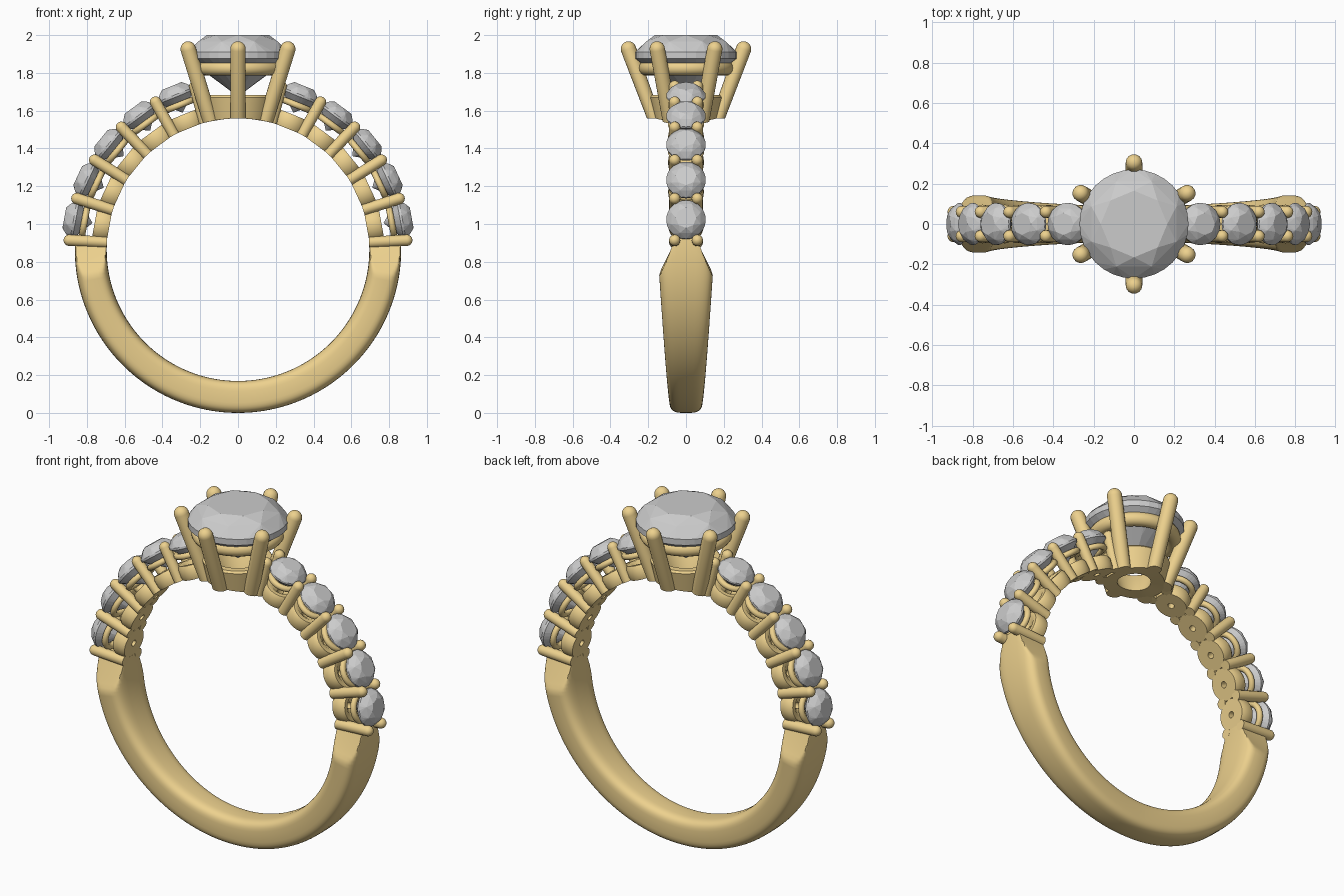
import bpy, bmesh
from math import sin, cos, pi, radians, sqrt
from mathutils import Matrix, Vector

if "Cube" in bpy.data.objects:
    bpy.data.objects.remove(bpy.data.objects["Cube"])

CZ, R_IN, R_OUT = 0.864, 0.695, 0.864   # finger axis height, inner and outer radius

gold = bpy.data.materials.new("gold")
gold.diffuse_color = (0.85, 0.64, 0.27, 1)
gold.use_nodes = True
gold.node_tree.nodes["Principled BSDF"].inputs["Base Color"].default_value = gold.diffuse_color


def finish(name, bm, mat=None, smooth=True):
    bmesh.ops.recalc_face_normals(bm, faces=bm.faces[:])
    me = bpy.data.meshes.new(name)
    bm.to_mesh(me)
    bm.free()
    ob = bpy.data.objects.new(name, me)
    bpy.context.collection.objects.link(ob)
    if mat:
        me.materials.append(mat)
    if smooth:
        bpy.ops.object.select_all(action='DESELECT')
        ob.select_set(True)
        bpy.context.view_layer.objects.active = ob
        bpy.ops.object.shade_smooth_by_angle(angle=radians(40))
    return ob


def lathe(name, profile, matrix, segs=32, closed=False, trim=False):
    """Spin an (r, z) profile about local z, then place it with matrix."""
    bm = bmesh.new()
    rings = [[bm.verts.new((r * cos(2 * pi * i / segs), r * sin(2 * pi * i / segs), z))
              for i in range(segs)] for r, z in profile]
    n = len(rings)
    for k in range(n if closed else n - 1):
        a, b = rings[k], rings[(k + 1) % n]
        for i in range(segs):
            j = (i + 1) % segs
            bm.faces.new((a[i], a[j], b[j], b[i]))
    if not closed:
        bm.faces.new(rings[0])
        bm.faces.new(rings[-1])
    bm.transform(matrix)
    if trim:  # fit the underside to the finger hole
        for v in bm.verts:
            if v.co.z < 1.57:
                v.co.z = CZ + sqrt(R_IN ** 2 - v.co.x ** 2)
    return finish(name, bm, gold)


def circle(r, z, m, n=12):
    return [(r + m * cos(2 * pi * i / n), z + m * sin(2 * pi * i / n)) for i in range(n)]


def prong(name, p0, p1, rad, trim=False):
    """Round wire with a domed tip at p1."""
    p0, p1 = Vector(p0), Vector(p1)
    d = p1 - p0
    h = d.length
    prof = [(rad, 0)] + [(rad * cos(t * pi / 12), h - rad + rad * sin(t * pi / 12))
                         for t in (0, 1, 2, 3, 4, 5, 5.8)]
    m = Matrix.Translation(p0) @ d.to_track_quat('Z', 'Y').to_matrix().to_4x4()
    return lathe(name, prof, m, 16, trim=trim)


def brilliant(name, rad, crown, girdle, pavilion, table, matrix):
    """Faceted round gem: hull of table, crown, girdle and culet points."""
    bm = bmesh.new()

    def ring(r, z, n, off=0.0):
        for i in range(n):
            a = 2 * pi * (i + off) / n
            bm.verts.new((r * cos(a), r * sin(a), z))
    ring(table, girdle + crown, 8)
    ring((rad + table) / 2 + rad * 0.04, girdle + crown * 0.62, 8, 0.5)
    ring(rad, girdle, 32)
    ring(rad, 0, 32)
    ring(rad * 0.5, -pavilion * 0.52, 8, 0.5)
    bm.verts.new((0, 0, -pavilion))
    bmesh.ops.convex_hull(bm, input=bm.verts[:])
    bm.transform(matrix)
    return finish(name, bm, None, False)


# Shank: rounded section swept round the lower half, sides cut in at the shoulders
def shank():
    bm = bmesh.new()
    steps, m = 120, 40
    mid, half = (R_IN + R_OUT) / 2, (R_OUT - R_IN) / 2
    rings = []
    for s in range(steps + 1):
        a = radians(4 - 188 * s / steps)
        up = min(1.0, (1 + sin(a)) / 0.83)
        w = 0.088 + 0.054 * up ** 0.8
        t = max(0.0, (sin(a) * R_OUT + CZ - 0.72) / 0.18)
        cut = 0.142 - 0.075 * min(1.0, t) ** 0.9
        ring = []
        for i in range(m):
            b = 2 * pi * i / m
            c, d = cos(b), sin(b)
            e = 0.55
            r = mid + half * (abs(c) ** e) * (1 if c > 0 else -1)
            y = w * (abs(d) ** e) * (1 if d > 0 else -1)
            y = max(-cut, min(cut, y))
            ring.append(bm.verts.new((r * cos(a), y, CZ + r * sin(a))))
        rings.append(ring)
    for a, b in zip(rings, rings[1:]):
        for i in range(m):
            j = (i + 1) % m
            bm.faces.new((a[i], a[j], b[j], b[i]))
    bm.faces.new(rings[0])
    bm.faces.new(rings[-1])
    finish("shank", bm, gold)


shank()

# Shoulders: five small stones per side, each on a ring and base cup, shared prongs
STEP, START = 14.4, 3.2
for side, tag in ((1, "right"), (-1, "left")):
    def angle(deg):
        return radians(deg if side > 0 else 180 - deg)

    for k in range(5):
        a = angle(START + STEP * (k + 0.5))
        place = Matrix.Translation((0, 0, CZ)) @ Matrix.Rotation(pi / 2 - a, 4, 'Y')
        brilliant(f"{tag}_side_stone_{k + 1}", 0.104, 0.05, 0.012, 0.09, 0.055,
                  place @ Matrix.Translation((0, 0, 0.873)))
        lathe(f"{tag}_side_ring_{k + 1}", circle(0.079, 0.826, 0.017), place, 32, True)
        lathe(f"{tag}_side_base_{k + 1}",
              [(0.018, 0.692), (0.088, 0.692), (0.094, 0.71), (0.094, 0.755),
               (0.084, 0.772), (0.06, 0.772), (0.018, 0.74)], place, 32, True)
    for k in range(6):
        a = angle(START + STEP * k)
        for y, lr in ((-0.06, "front"), (0.06, "back")):
            prong(f"{tag}_side_prong_{lr}_{k + 1}",
                  (0.695 * cos(a), y, CZ + 0.695 * sin(a)),
                  (0.925 * cos(a), y, CZ + 0.925 * sin(a)), 0.03)

# Head: collar, gallery ring, six splayed prongs and the centre stone
I = Matrix.Identity(4)
lathe("head_collar", [(0.09, 1.55), (0.165, 1.55), (0.192, 1.67), (0.182, 1.682),
                      (0.145, 1.682), (0.135, 1.67)], I, 48, True, trim=True)
lathe("gallery_ring", circle(0.212, 1.825, 0.039, 16), I, 64, True)
for k in range(6):
    a = radians(30 + 60 * k)
    prong(f"head_prong_{k + 1}", (0.168 * cos(a), 0.168 * sin(a), 1.53),
          (0.318 * cos(a), 0.318 * sin(a), 1.965), 0.041, trim=True)
brilliant("centre_stone", 0.27, 0.09, 0.035, 0.2, 0.165, Matrix.Translation((0, 0, 1.875)))
